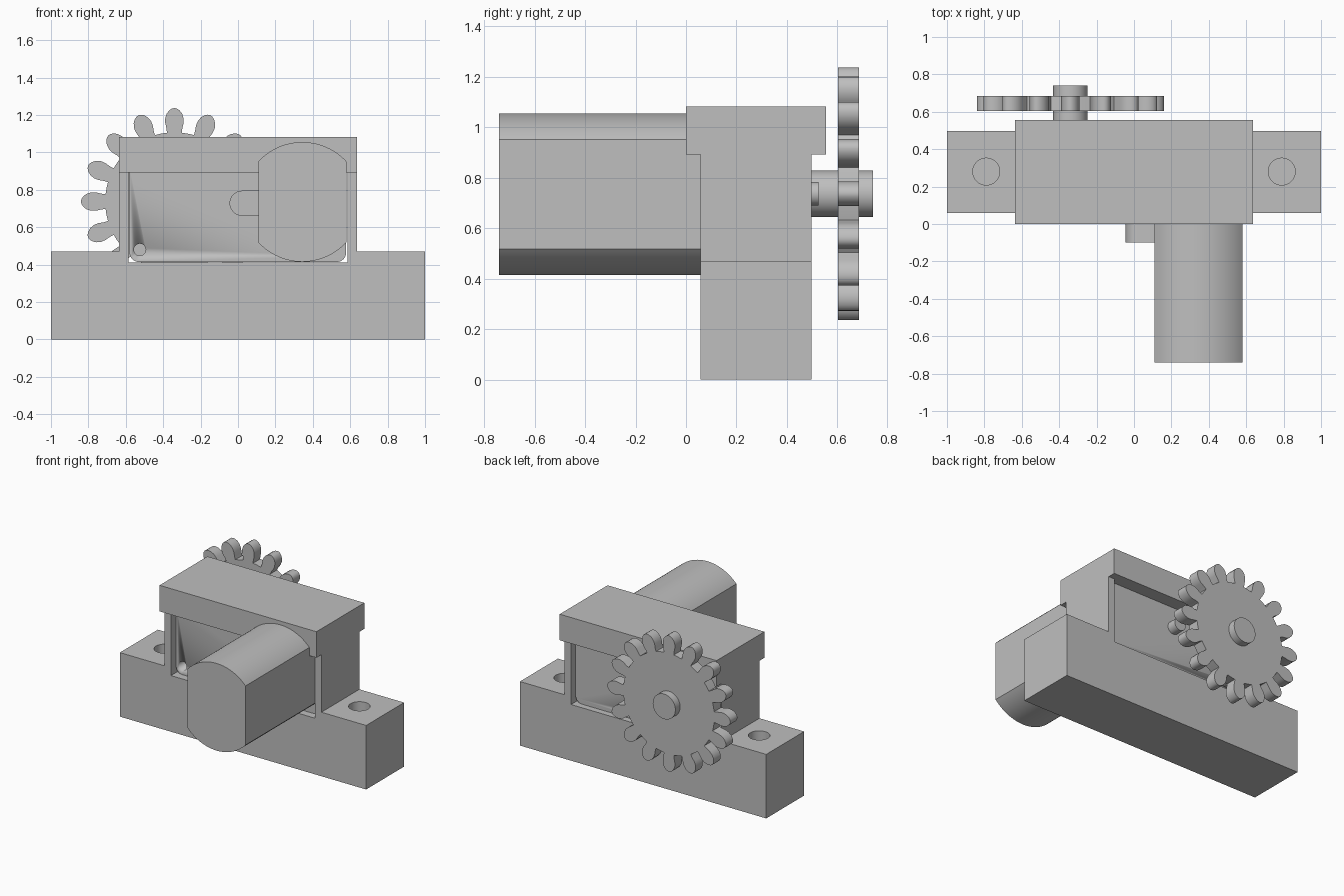
import bpy
import bmesh
from math import sin, cos, pi, radians, asin

cube = bpy.data.objects.get("Cube")
if cube:
    bpy.data.objects.remove(cube, do_unlink=True)

grey = bpy.data.materials.new("plain grey")
grey.use_nodes = True
grey.diffuse_color = (0.52, 0.52, 0.52, 1)
grey.node_tree.nodes["Principled BSDF"].inputs["Base Color"].default_value = (0.52, 0.52, 0.52, 1)


def prism(name, outline, start, end, axis="y", smooth=True):
    """Extrude a closed outline along y (points are x, z) or z (points are x, y)."""
    def place(p, d):
        return (p[0], d, p[1]) if axis == "y" else (p[0], p[1], d)
    bm = bmesh.new()
    a = [bm.verts.new(place(p, start)) for p in outline]
    b = [bm.verts.new(place(p, end)) for p in outline]
    bm.faces.new(a)
    bm.faces.new(b[::-1])
    n = len(a)
    for i in range(n):
        j = (i + 1) % n
        bm.faces.new((a[j], a[i], b[i], b[j]))
    bmesh.ops.recalc_face_normals(bm, faces=bm.faces)
    mesh = bpy.data.meshes.new(name)
    bm.to_mesh(mesh)
    bm.free()
    mesh.materials.append(grey)
    obj = bpy.data.objects.new(name, mesh)
    bpy.context.collection.objects.link(obj)
    if smooth:
        select(obj)
        bpy.ops.object.shade_smooth_by_angle(angle=radians(30))
    return obj


def select(obj):
    bpy.ops.object.select_all(action="DESELECT")
    obj.select_set(True)
    bpy.context.view_layer.objects.active = obj


def arc(cx, cy, r, a0, a1, steps):
    return [(cx + r * cos(a0 + (a1 - a0) * i / steps),
             cy + r * sin(a0 + (a1 - a0) * i / steps)) for i in range(steps + 1)]


def circle(cx, cy, r, steps=48):
    return arc(cx, cy, r, 0, 2 * pi, steps)[:-1]


def rect(x0, x1, y0, y1):
    return [(x0, y0), (x1, y0), (x1, y1), (x0, y1)]


def cut(obj, cutter):
    cutter.hide_render = True
    mod = obj.modifiers.new("hole", "BOOLEAN")
    mod.operation = "DIFFERENCE"
    mod.solver = "EXACT"
    mod.object = cutter
    select(obj)
    bpy.ops.object.modifier_apply(modifier=mod.name)
    bpy.data.objects.remove(cutter, do_unlink=True)


# Mounting base with two thin posts around an open bay
half = [(1, 0), (1, 0.47), (0.637, 0.47), (0.637, 0.892), (0.585, 0.892), (0.585, 0.412)]
housing = prism("mounting_base", half + [(-x, z) for x, z in reversed(half)], 0.058, 0.498, smooth=False)
for side in (-1, 1):
    cut(housing, prism("screw_hole_cutter", circle(side * 0.79, 0.28, 0.072), 0.15, 0.6, axis="z"))

# Overhanging cap
prism("cap", rect(-0.637, 0.637, 0.892, 1.083), 0, 0.555, smooth=False)

# Gearbox with rounded lower corners and a small screw hole
r = 0.05
outline = (arc(-0.58 + r, 0.414 + r, r, pi, 1.5 * pi, 8)
           + arc(0.578 - r, 0.414 + r, r, 1.5 * pi, 2 * pi, 8)
           + [(0.578, 0.92), (-0.58, 0.92)])
gearbox = prism("gearbox", outline, 0.11, 0.455)
cut(gearbox, prism("pin_hole_cutter", circle(-0.525, 0.48, 0.032, 24), 0, 0.6))

# Motor can: a cylinder with two flattened sides
mx, mz, mr, flat = 0.344, 0.735, 0.32, 0.235
a = asin((mr ** 2 - flat ** 2) ** 0.5 / mr)
prism("motor", arc(mx, mz, mr, a, pi - a, 32) + arc(mx, mz, mr, pi + a, 2 * pi - a, 32), -0.74, 0.12)

# Round-ended tab beside the motor, and a locating pin at the back
prism("front_tab", arc(0.022, 0.728, 0.067, pi / 2, 1.5 * pi, 20) + [(0.13, 0.661), (0.13, 0.795)], -0.1, 0.12)
prism("locating_pin", circle(0.04, 0.737, 0.047, 32), 0.45, 0.525)

# Sixteen-tooth gear with bulging rounded teeth
gx, gz, teeth = -0.34, 0.737, 16
flank = [(0.368, 0.040), (0.39, 0.042), (0.42, 0.049), (0.445, 0.049),
         (0.47, 0.041), (0.488, 0.027), (0.497, 0.013)]
tooth = [(d, -w) for d, w in flank] + [(0.5, 0)] + [(d, w) for d, w in reversed(flank)]
outline = []
for k in range(teeth):
    t = 2 * pi * k / teeth
    outline += [(gx + d * cos(t) - w * sin(t), gz + d * sin(t) + w * cos(t)) for d, w in tooth]
    m = t + pi / teeth
    outline.append((gx + 0.37 * cos(m), gz + 0.37 * sin(m)))
prism("gear", outline, 0.603, 0.685)

# Output shaft
prism("output_shaft", circle(gx, gz, 0.092), 0.44, 0.74)
